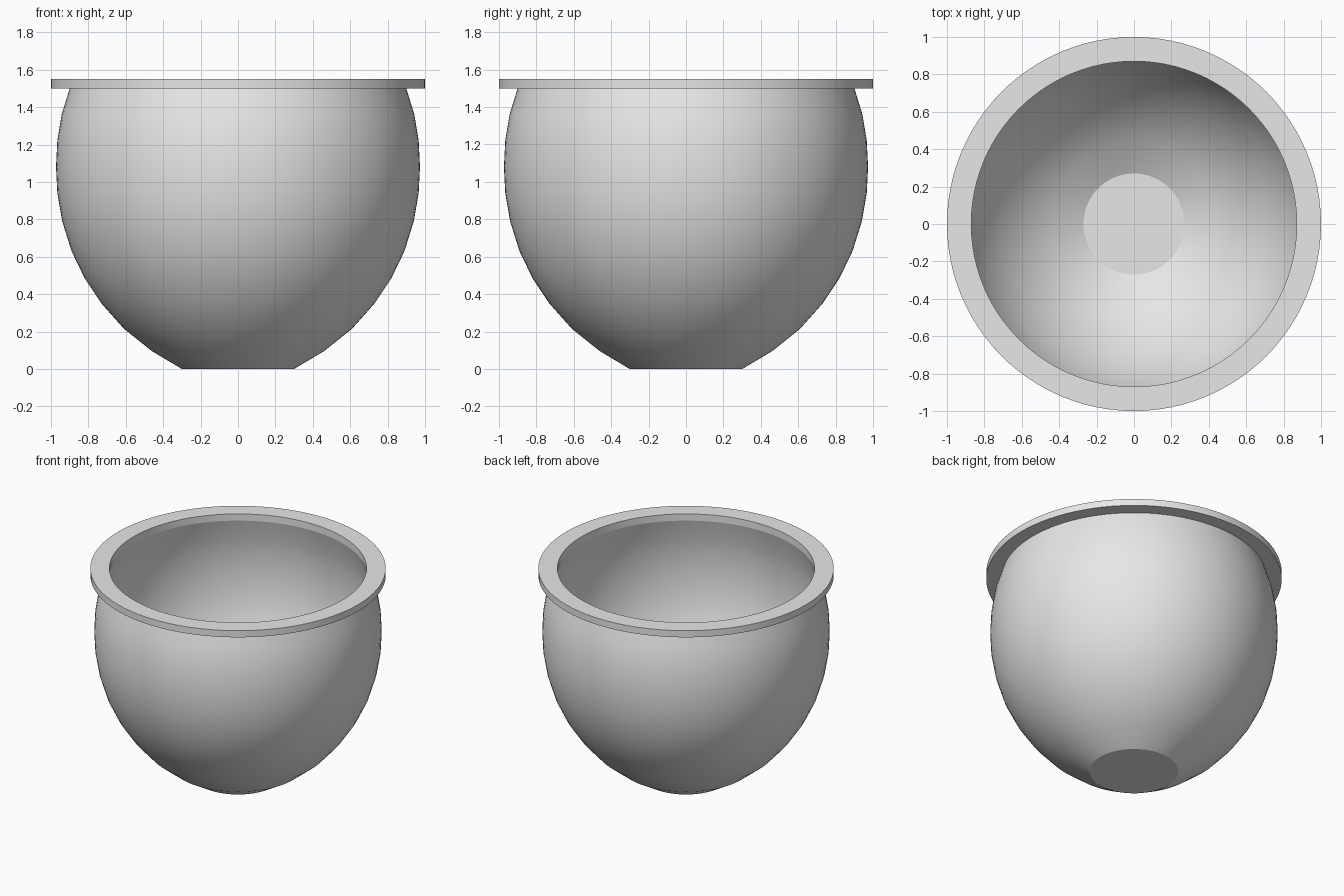
import bpy
import bmesh
from math import hypot
from mathutils import Matrix

cube = bpy.data.objects.get("Cube")
if cube:
    bpy.data.objects.remove(cube, do_unlink=True)

SEGMENTS = 96
WALL = 0.03
RIM_BASE, RIM_TOP = 1.5, 1.55

grey = bpy.data.materials.new("light_grey")
grey.use_nodes = True
colour = (0.8, 0.8, 0.8, 1)
grey.diffuse_color = colour
grey.node_tree.nodes["Principled BSDF"].inputs["Base Color"].default_value = colour


def lathe(name, profile, closed=False):
    """Spin an (r, z) profile around the z axis."""
    bm = bmesh.new()
    verts = [bm.verts.new((r, 0, z)) for r, z in profile]
    edges = [bm.edges.new(pair) for pair in zip(verts, verts[1:])]
    if closed:
        edges.append(bm.edges.new((verts[-1], verts[0])))
    bmesh.ops.spin(bm, geom=verts + edges, cent=(0, 0, 0), axis=(0, 0, 1),
                   angle=6.283185307, steps=SEGMENTS)
    bmesh.ops.remove_doubles(bm, verts=bm.verts, dist=0.0001)
    bmesh.ops.recalc_face_normals(bm, faces=bm.faces)
    mesh = bpy.data.meshes.new(name)
    bm.to_mesh(mesh)
    bm.free()
    mesh.materials.append(grey)
    obj = bpy.data.objects.new(name, mesh)
    bpy.context.collection.objects.link(obj)
    bpy.ops.object.select_all(action="DESELECT")
    obj.select_set(True)
    bpy.context.view_layer.objects.active = obj
    bpy.ops.object.shade_smooth_by_angle(angle=0.45)
    return obj


def inset(points, distance):
    """Offset the wall profile inward along its normals."""
    result = []
    for i, (r, z) in enumerate(points):
        r0, z0 = points[max(i - 1, 0)]
        r1, z1 = points[min(i + 1, len(points) - 1)]
        dr, dz = r1 - r0, z1 - z0
        length = hypot(dr, dz)
        result.append((r - distance * dz / length, z + distance * dr / length))
    return result


# Bowl wall, from the flat foot up to the underside of the rim
outer = [(0.30, 0), (0.46, 0.095), (0.61, 0.215), (0.73, 0.35), (0.82, 0.485),
         (0.89, 0.63), (0.94, 0.79), (0.966, 0.94), (0.973, 1.08),
         (0.966, 1.22), (0.943, 1.36), (0.90, RIM_BASE)]
inner = inset(outer, WALL)
inner[0] = (0.27, WALL)
inner[-1] = (0.87, RIM_BASE)

# Hollow bowl with a closed floor
lathe("bowl", [(0, 0)] + outer + inner[::-1] + [(0, WALL)])

# Flat overhanging rim
lathe("rim", [(0.87, RIM_BASE), (1, RIM_BASE), (1, RIM_TOP), (0.87, RIM_TOP)],
      closed=True)
